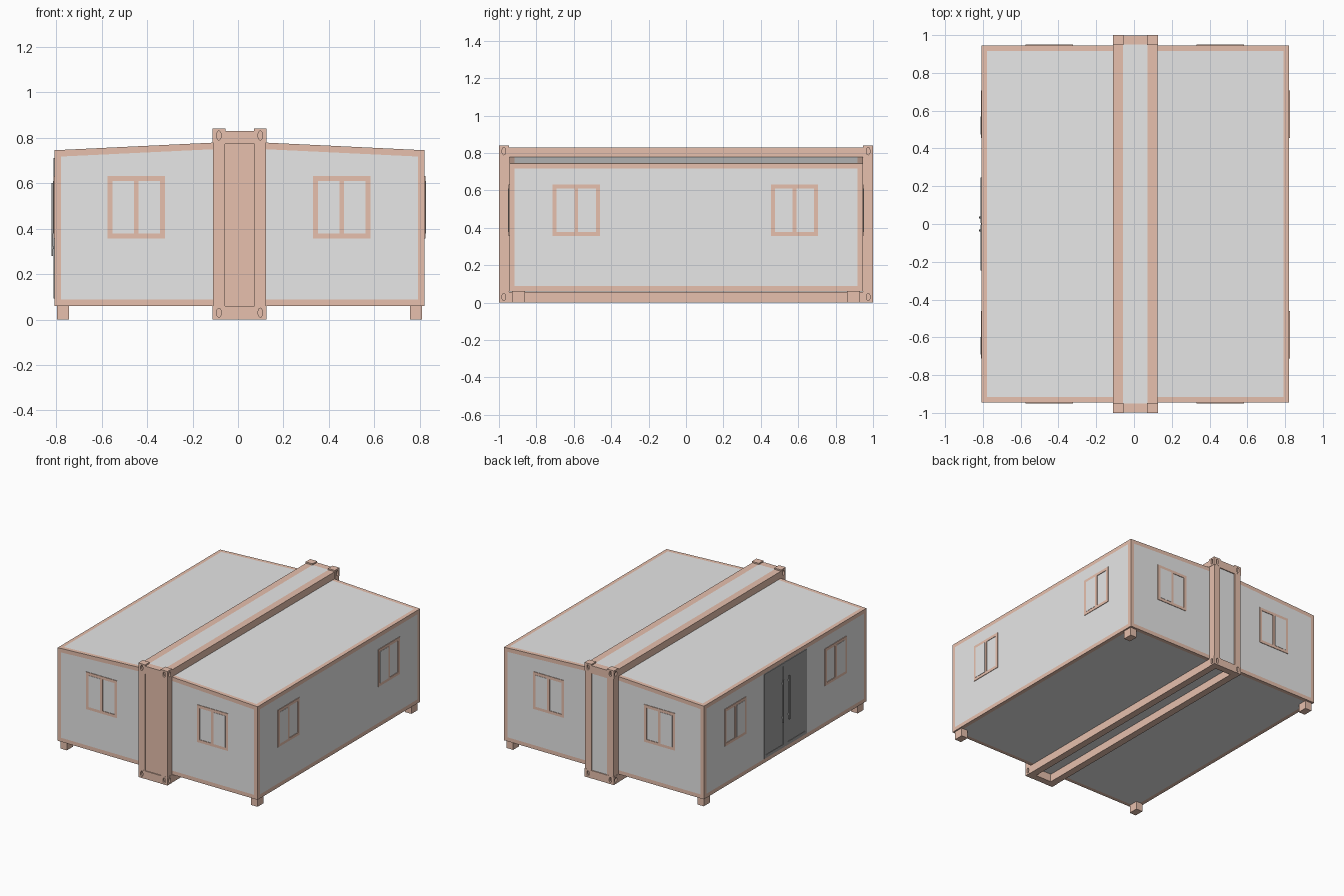
import bpy, bmesh
from mathutils import Matrix, Vector

cube = bpy.data.objects.get("Cube")
if cube:
    bpy.data.objects.remove(cube, do_unlink=True)


def material(name, rgb):
    m = bpy.data.materials.new(name)
    m.use_nodes = True
    m.diffuse_color = (*rgb, 1)
    m.node_tree.nodes["Principled BSDF"].inputs["Base Color"].default_value = (*rgb, 1)
    return m


PANEL = material("light grey panel", (0.8, 0.8, 0.8))
TRIM = material("tan steel", (0.8, 0.53, 0.42))
DOOR = material("door grey", (0.36, 0.36, 0.36))

CX = 0.007                # the door hardware shifts the body slightly off centre
HALF, END = 0.814, 0.945  # body half width and half length
IN, OUT = 0.065, 0.117    # spine rail, inner and outer edge


def add_object(name, bm, mats):
    bmesh.ops.recalc_face_normals(bm, faces=bm.faces)
    bmesh.ops.translate(bm, verts=bm.verts, vec=(CX, 0, 0))
    mesh = bpy.data.meshes.new(name)
    bm.to_mesh(mesh)
    bm.free()
    for m in mats:
        mesh.materials.append(m)
    ob = bpy.data.objects.new(name, mesh)
    bpy.context.scene.collection.objects.link(ob)
    return ob


def box(bm, lo, hi, mat=0):
    lo, hi = Vector(lo), Vector(hi)
    size = Vector(abs(c) for c in hi - lo)
    m = Matrix.Translation((lo + hi) / 2) @ Matrix.Diagonal((*size, 1))
    verts = bmesh.ops.create_cube(bm, size=1, matrix=m)["verts"]
    for f in {f for v in verts for f in v.link_faces}:
        f.material_index = mat


def boxes(name, items, mat):
    bm = bmesh.new()
    for lo, hi in items:
        box(bm, lo, hi)
    return add_object(name, bm, [mat])


# Side wings: sloped-roof blocks with a steel border inset on each outer face
def wing(name, s):
    bm = bmesh.new()
    profile = [(0.085, 0.06), (HALF, 0.06), (HALF, 0.745), (0.085, 0.78)]
    face = bm.faces.new([bm.verts.new((s * x, -END, z)) for x, z in profile])
    ext = bmesh.ops.extrude_face_region(bm, geom=[face])["geom"]
    bmesh.ops.translate(bm, vec=(0, 2 * END, 0),
                        verts=[g for g in ext if isinstance(g, bmesh.types.BMVert)])
    bmesh.ops.recalc_face_normals(bm, faces=bm.faces)
    bm.normal_update()
    outer = [f for f in bm.faces if f.normal.x * s > -0.9]
    border = bmesh.ops.inset_individual(bm, faces=outer, thickness=0.029,
                                        use_even_offset=True)["faces"]
    for f in border:
        f.material_index = 1
    add_object(name, bm, [PANEL, TRIM])


wing("left_wing", 1)
wing("right_wing", -1)

# Central spine: roof strip, floor, rails, posts and end beams
boxes("spine_roof", [((-IN, -0.95, 0.77), (IN, 0.95, 0.83))], PANEL)
boxes("spine_floor", [((-0.09, -0.97, 0.06), (0.09, 0.97, 0.07))], PANEL)
boxes("front_end_panel", [((-IN, -0.992, 0.055), (IN, -0.97, 0.785))], TRIM)
boxes("back_end_panel", [((-IN, 0.97, 0.055), (IN, 0.992, 0.785))], PANEL)

rails, posts, beams, feet = [], [], [], []
for s in (-1, 1):
    for z0, z1 in ((0, 0.058), (0.772, 0.83)):
        rails.append(((s * IN, -0.95, z0), (s * OUT, 0.95, z1)))
        beams.append(((-IN, s * 0.95, z0), (IN, s * 0.999, z1)))
    for t in (-1, 1):
        posts.append(((s * IN, t * 0.945, 0.06), (s * OUT, t * 0.999, 0.78)))
        feet.append(((s * 0.75, t * 0.86, 0), (s * 0.803, t * 0.93, 0.06)))
boxes("spine_rails", rails, TRIM)
boxes("corner_posts", posts, TRIM)
boxes("end_beams", beams, TRIM)
boxes("support_feet", feet, TRIM)

# Corner castings with oval lifting sockets cut on the end and side faces
QUARTER = 1.5708
to_end = Matrix.Rotation(QUARTER, 4, "X") @ Matrix.Diagonal((0.5, 1, 1, 1))
to_side = Matrix.Rotation(QUARTER, 4, "Z") @ to_end
bm, cut = bmesh.new(), bmesh.new()
for s in (-1, 1):
    for t in (-1, 1):
        for z0, z1 in ((0, 0.06), (0.78, 0.84)):
            box(bm, (s * 0.063, t * 0.947, z0), (s * 0.119, t, z1))
            zc = (z0 + z1) / 2
            for pos, turn in (((s * 0.091, t, zc), to_end),
                              ((s * 0.119, t * 0.974, zc), to_side)):
                bmesh.ops.create_cone(cut, cap_ends=True, segments=16, radius1=0.02,
                                      radius2=0.02, depth=0.03,
                                      matrix=Matrix.Translation(pos) @ turn)
castings = add_object("corner_castings", bm, [TRIM])
cutter = add_object("socket_cutter", cut, [TRIM])
cutter.hide_render = True
mod = castings.modifiers.new("sockets", "BOOLEAN")
mod.operation, mod.solver, mod.object = "DIFFERENCE", "EXACT", cutter
bpy.context.view_layer.update()
cut_mesh = bpy.data.meshes.new_from_object(
    castings.evaluated_get(bpy.context.evaluated_depsgraph_get()))
castings.modifiers.clear()
castings.data = cut_mesh
bpy.data.objects.remove(cutter, do_unlink=True)


# Plates on a wall: u runs along the wall, "proud" is how far it stands out
def wall_box(bm, axis, s, u0, u1, z0, z1, proud, mat=0):
    if axis == "x":
        box(bm, (s * (HALF - 0.003), u0, z0), (s * (HALF + proud), u1, z1), mat)
    else:
        box(bm, (u0, s * (END - 0.003), z0), (u1, s * (END + proud), z1), mat)


# Sliding window: frame, centre bar, and a raised sash on one half
def window(name, axis, s, u, sash):
    bm = bmesh.new()
    w, z0, z1, t, bar = 0.126, 0.357, 0.631, 0.021, 0.01
    for a, b, c, d in ((-w, -w + t, z0, z1), (w - t, w, z0, z1),
                       (-w + t, w - t, z0, z0 + t), (-w + t, w - t, z1 - t, z1),
                       (-bar, bar, z0 + t, z1 - t)):
        wall_box(bm, axis, s, u + a, u + b, c, d, 0.004)
    a, b = sorted((sash * bar, sash * (w - t)))
    wall_box(bm, axis, s, u + a, u + b, z0 + t, z1 - t, 0.006, 1)
    add_object(name, bm, [TRIM, PANEL])


for s, side in ((-1, "front"), (1, "back")):
    window(side + "_window_right", "y", s, -0.455, -1)
    window(side + "_window_left", "y", s, 0.449, 1)
for s, side in ((1, "left"), (-1, "right")):
    window(side + "_window_front", "x", s, -0.587, -1)
    window(side + "_window_back", "x", s, 0.58, -1)

# Double door: leaves with raised borders and two long pull handles
bm = bmesh.new()
wall_box(bm, "x", -1, -0.247, 0.247, 0.092, 0.712, 0.002)
for t in (-1, 1):
    a, b = 0.006, 0.247
    for u0, u1, z0, z1 in ((a, a + 0.02, 0.092, 0.712), (b - 0.02, b, 0.092, 0.712),
                           (a + 0.02, b - 0.02, 0.092, 0.115),
                           (a + 0.02, b - 0.02, 0.69, 0.712)):
        lo, hi = sorted((t * u0, t * u1))
        wall_box(bm, "x", -1, lo, hi, z0, z1, 0.005)
add_object("double_door", bm, [DOOR])

bm = bmesh.new()
for t in (-1, 1):
    lo, hi = sorted((t * 0.03, t * 0.04))
    box(bm, (-HALF - 0.014, lo, 0.28), (-HALF - 0.008, hi, 0.6))
    for z in (0.31, 0.56):
        wall_box(bm, "x", -1, lo, hi, z, z + 0.012, 0.01)
add_object("door_handles", bm, [DOOR])
